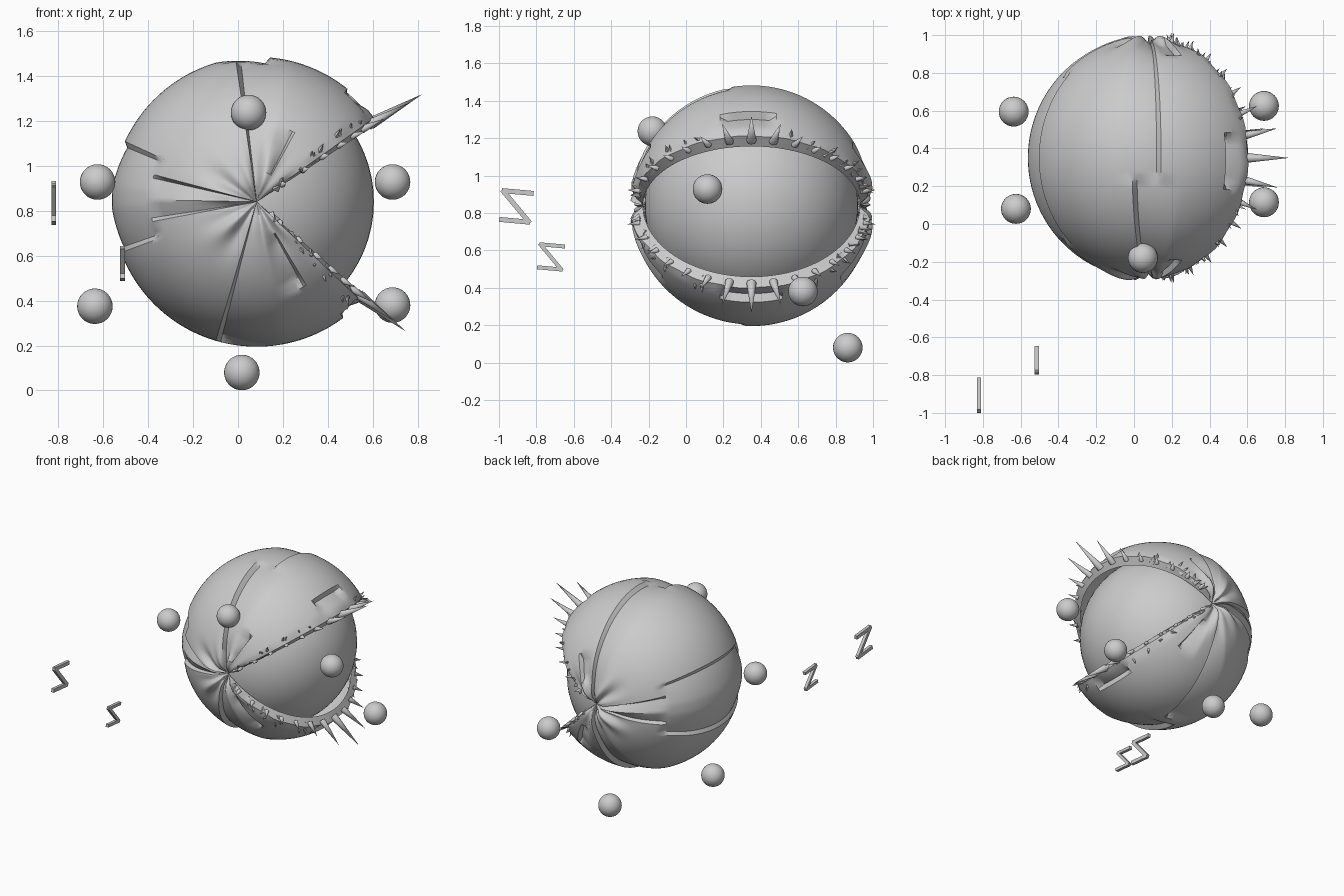
import bpy, bmesh, math, random
from math import radians, sin, cos, exp
from mathutils import Vector

random.seed(4)
if "Cube" in bpy.data.objects:
    bpy.data.objects.remove(bpy.data.objects["Cube"])

CENTRE = Vector((0.083, 0.35, 0.84))
R, RIM = 0.645, 0.58
UPPER, LOWER = 33, 319          # lid edges, degrees around the y axis


def add_object(name, bm, angle=35):
    mesh = bpy.data.meshes.new(name)
    bm.to_mesh(mesh)
    bm.free()
    ob = bpy.data.objects.new(name, mesh)
    bpy.context.collection.objects.link(ob)
    bpy.ops.object.select_all(action='DESELECT')
    ob.select_set(True)
    bpy.context.view_layer.objects.active = ob
    bpy.ops.object.shade_smooth_by_angle(angle=radians(angle))
    return ob


def polar(theta, phi, r):
    """Point around the y axis: theta turns from +x to +z, phi leans to +y."""
    t, p = radians(theta), radians(phi)
    return CENTRE + r * Vector((cos(p) * cos(t), sin(p), cos(p) * sin(t)))


def ball(name, centre, radius, segments=32):
    bm = bmesh.new()
    bmesh.ops.create_uvsphere(bm, u_segments=segments, v_segments=segments // 2, radius=radius)
    bmesh.ops.translate(bm, verts=bm.verts, vec=centre)
    return add_object(name, bm, 60)


# Eyeball
ball("eyeball", (0.035, 0.35, 0.84), 0.57, 64)

# Folds in the lid skin: sharp edge, faded edge, phi range, depth
FOLDS = [
    (97, 76, -90, -10, 0.035), (85, 106, -10, 90, 0.03),
    (255, 280, -90, -5, 0.035), (266, 245, 5, 90, 0.035),
    (156, 174, -44, 44, 0.022), (200, 182, -44, 44, 0.022),
    (166, 179, -90, -44, 0.028), (190, 179, -90, -44, 0.028),
    (166, 179, 44, 90, 0.028), (190, 179, 44, 90, 0.028),
    (51, 39, -12, 12, 0.045), (308, 316, -14, 14, 0.045),
    (62, 82, -75, -58, 0.035), (300, 282, -72, -50, 0.035),
    (62, 82, 58, 75, 0.035), (300, 282, 50, 72, 0.035),
]


def skin_radius(theta, phi):
    r = R
    for sharp, faded, lo, hi, depth in FOLDS:
        t = (theta - sharp) / (faded - sharp)
        if 0 <= t < 1 and lo <= phi < hi:
            r -= depth * (1 - t)
    # Lid skin ripples towards its edge
    edge = max(0, 1 - min(theta - UPPER, LOWER - theta) / 8)
    r -= edge * (0.008 + 0.006 * sin(radians(phi * 17)))
    # Wrinkles gather around both corners of the eye, then sink into them
    tip = 90 - abs(phi)
    wave = sin(radians(theta * 7)) + 0.6 * sin(radians(theta * 12 + phi))
    r += exp(-((tip - 13) / 10) ** 2) * (0.012 * wave - 0.004)
    return r - (R - RIM) * exp(-(tip / 5) ** 2)


# Eyelid skin with a sloping rim turned in towards the eyeball
bm = bmesh.new()
COLS, ROWS = 143, 60
grid = []
for i in range(-1, COLS + 2):
    k = min(max(i, 0), COLS)
    theta = UPPER + 2.5 + (LOWER - UPPER - 5) * k / COLS
    if i < 0:
        theta = UPPER
    elif i > COLS:
        theta = LOWER
    column = []
    for j in range(ROWS + 1):
        phi = -90 + 180 * j / ROWS
        if i != k or j in (0, ROWS):
            r = RIM
        else:
            r = skin_radius(theta, phi)
        column.append(bm.verts.new(polar(theta, phi, r)))
    grid.append(column)
for a, b in zip(grid, grid[1:]):
    for j in range(ROWS):
        bm.faces.new((a[j], a[j + 1], b[j + 1], b[j]))
bmesh.ops.remove_doubles(bm, verts=bm.verts, dist=0.0004)
bmesh.ops.recalc_face_normals(bm, faces=bm.faces)
add_object("eyelids", bm, 40)


# Lashes
def spike(bm, base, tip, radius, sides=8):
    axis = tip - base
    made = bmesh.ops.create_cone(bm, cap_ends=True, segments=sides, radius1=radius,
                                 radius2=0, depth=axis.length)["verts"]
    matrix = Vector((0, 0, 1)).rotation_difference(axis).to_matrix()
    bmesh.ops.rotate(bm, verts=made, cent=(0, 0, 0), matrix=matrix)
    bmesh.ops.translate(bm, verts=made, vec=(base + tip) / 2)


for name, edge, side in (("upper_lashes", UPPER, 1), ("lower_lashes", LOWER, -1)):
    bm = bmesh.new()
    for k in range(-7, 8):
        phi = k * 11
        length = 0.035 + 0.2 * exp(-(phi / 19) ** 2)
        spike(bm, polar(edge + side * 1.5, phi, R - 0.03), polar(edge, phi, R + length),
              0.014 + 0.055 * length)
        # Ragged flakes of skin, denser towards the corners
        for n in range(min(abs(k) // 2, 2)):
            p = phi + random.uniform(-5, 5)
            t = edge + side * random.uniform(2, 5)
            lean = side * random.uniform(0, 6)
            spike(bm, polar(t, p, R - 0.04),
                  polar(t + lean, p + random.uniform(-4, 4), R + random.uniform(0.01, 0.035)),
                  0.022, 4)
    add_object(name, bm, 50)

# Floating balls
BALLS = {
    "top_ball": (0.047, -0.18, 1.237), "bottom_ball": (0.017, 0.865, 0.08),
    "left_front_ball": (0.688, 0.115, 0.928), "left_back_ball": (0.688, 0.625, 0.38),
    "right_front_ball": (-0.625, 0.08, 0.928), "right_back_ball": (-0.637, 0.595, 0.375),
}
for name, place in BALLS.items():
    ball(name, place, 0.079)


# Zigzags made of three flat bars
def zigzag(name, x, y, z, size):
    corners = [Vector((x, y + size * a, z + size * b)) for a, b in
               ((0.48, 0.4), (-0.42, 0.48), (0.38, -0.48), (-0.5, -0.4))]
    bm = bmesh.new()
    for a, b in zip(corners, corners[1:]):
        axis = b - a if b.y > a.y else a - b
        made = bmesh.ops.create_cube(bm, size=1)["verts"]
        bmesh.ops.scale(bm, verts=made, vec=(0.022, axis.length + 0.012, 0.15 * size))
        turn = Vector((0, 1, 0)).rotation_difference(axis).to_matrix()
        bmesh.ops.rotate(bm, verts=made, cent=(0, 0, 0), matrix=turn)
        bmesh.ops.translate(bm, verts=made, vec=(a + b) / 2)
    add_object(name, bm)


zigzag("large_zigzag", -0.82, -0.905, 0.835, 0.175)
zigzag("small_zigzag", -0.515, -0.72, 0.565, 0.14)
